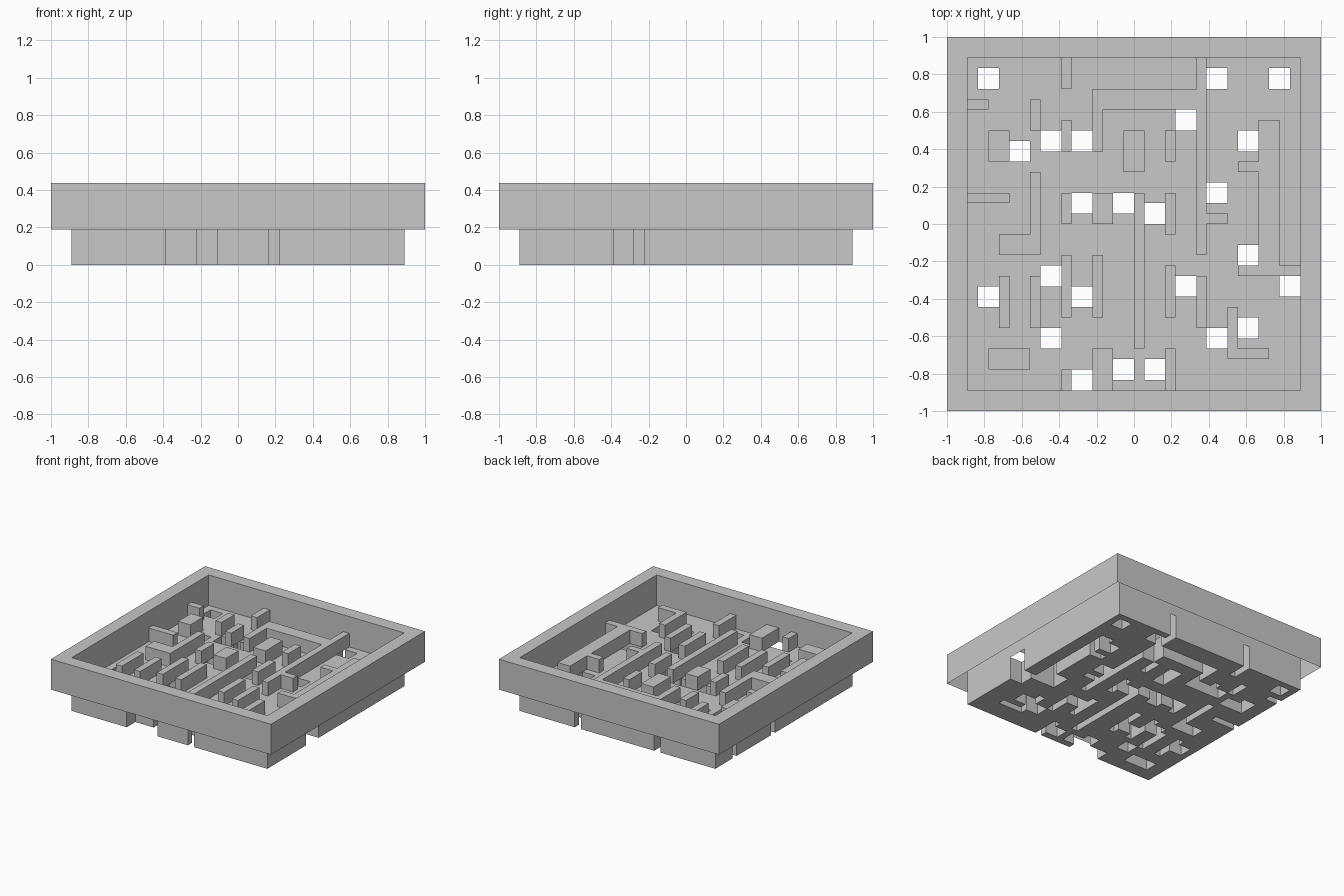
import bpy
import bmesh

UNIT = 1 / 18                              # plan module
INNER, OUTER = 16, 18                      # half widths of the tray interior and exterior
FLOOR, WALL_TOP, RIM_TOP = 0.188, 0.3, 0.438

default_cube = bpy.data.objects.get("Cube")
if default_cube:
    bpy.data.objects.remove(default_cube, do_unlink=True)

grey = bpy.data.materials.new("light_grey")
grey.use_nodes = True
colour = (0.58, 0.58, 0.58, 1)
grey.diffuse_color = colour
grey.node_tree.nodes["Principled BSDF"].inputs["Base Color"].default_value = colour

# Lower left corners of the square drop holes
HOLES = [
    (-15, 13), (7, 13), (13, 13), (4, 9), (-12, 6), (-9, 7), (-6, 7), (10, 7),
    (-6, 1), (-2, 1), (1, 0), (7, 2), (10, -4), (14, -7), (4, -7), (-15, -8),
    (-9, -6), (-6, -8), (-9, -12), (-6, -16), (-2, -15), (1, -15), (7, -12), (10, -11),
]

# Maze walls, as left, right, front, back
THIN_WALLS = [
    (-7, -6, 13, 16), (-16, -14, 11, 12), (-10, -9, 9, 12), (-7, -6, 7, 10),
    (-4, -3, 7, 13), (6, 7, -3, 16), (6, 7, -10, -5), (3, 4, 6, 9),
    (-16, -12, 2, 3), (-10, -9, -3, 5), (-7, -6, 0, 3), (0, 1, -12, 3),
    (3, 4, -1, 3), (7, 9, 0, 1), (-7, -6, -9, -3), (-4, -3, -9, -3),
    (3, 4, -9, -4), (-13, -12, -10, -5), (-10, -9, -10, -5), (-7, -6, -16, -14),
    (3, 4, -16, -12), (9, 10, -13, -8), (9, 13, -13, -12), (10, 16, -5, -4),
    (10, 12, 5, 6),
]
THICK_WALLS = [
    (-4, 6, 11, 13), (-14, -12, 6, 9), (-1, 1, 5, 9), (-13, -9, -3, -1),
    (-4, -2, 0, 3), (-14, -10, -14, -12), (-4, -2, -16, -12), (12, 14, -5, 10),
]


def rectangle(left, right, front, back):
    """All plan cells covered by a rectangle."""
    return {(x, y) for x in range(left, right) for y in range(front, back)}


def square(half):
    return rectangle(-half, half, -half, half)


def slab(name, cells, bottom, top, hollow=False):
    """Extrude a set of cells into one solid, or a shell open underneath."""
    bm = bmesh.new()
    corners = {}

    def corner(x, y):
        if (x, y) not in corners:
            corners[x, y] = bm.verts.new((x * UNIT, y * UNIT, bottom))
        return corners[x, y]

    for x, y in sorted(cells):
        bm.faces.new([corner(x, y), corner(x + 1, y),
                      corner(x + 1, y + 1), corner(x, y + 1)])
    underside = bm.faces[:]
    raised = bmesh.ops.extrude_face_region(bm, geom=underside, use_keep_orig=True)
    lifted = [v for v in raised["geom"] if isinstance(v, bmesh.types.BMVert)]
    bmesh.ops.translate(bm, verts=lifted, vec=(0, 0, top - bottom))
    bmesh.ops.recalc_face_normals(bm, faces=bm.faces[:])
    if hollow:
        bmesh.ops.delete(bm, geom=underside, context="FACES")
    bmesh.ops.dissolve_limit(bm, angle_limit=0.01, verts=bm.verts[:], edges=bm.edges[:])
    mesh = bpy.data.meshes.new(name)
    bm.to_mesh(mesh)
    bm.free()
    mesh.materials.append(grey)
    obj = bpy.data.objects.new(name, mesh)
    bpy.context.collection.objects.link(obj)


holes = set().union(*(rectangle(x, x + 2, y, y + 2) for x, y in HOLES))
walls = set().union(*(rectangle(*w) for w in THIN_WALLS + THICK_WALLS)) - holes
interior = square(INNER)

# Raised shells: outer rim and maze walls
slab("tray_rim", square(OUTER) - interior, FLOOR, RIM_TOP, hollow=True)
slab("maze_walls", walls, FLOOR, WALL_TOP, hollow=True)

# Plug underneath, whose top is the maze floor
slab("grooved_plug", interior - holes - walls, 0, FLOOR)
